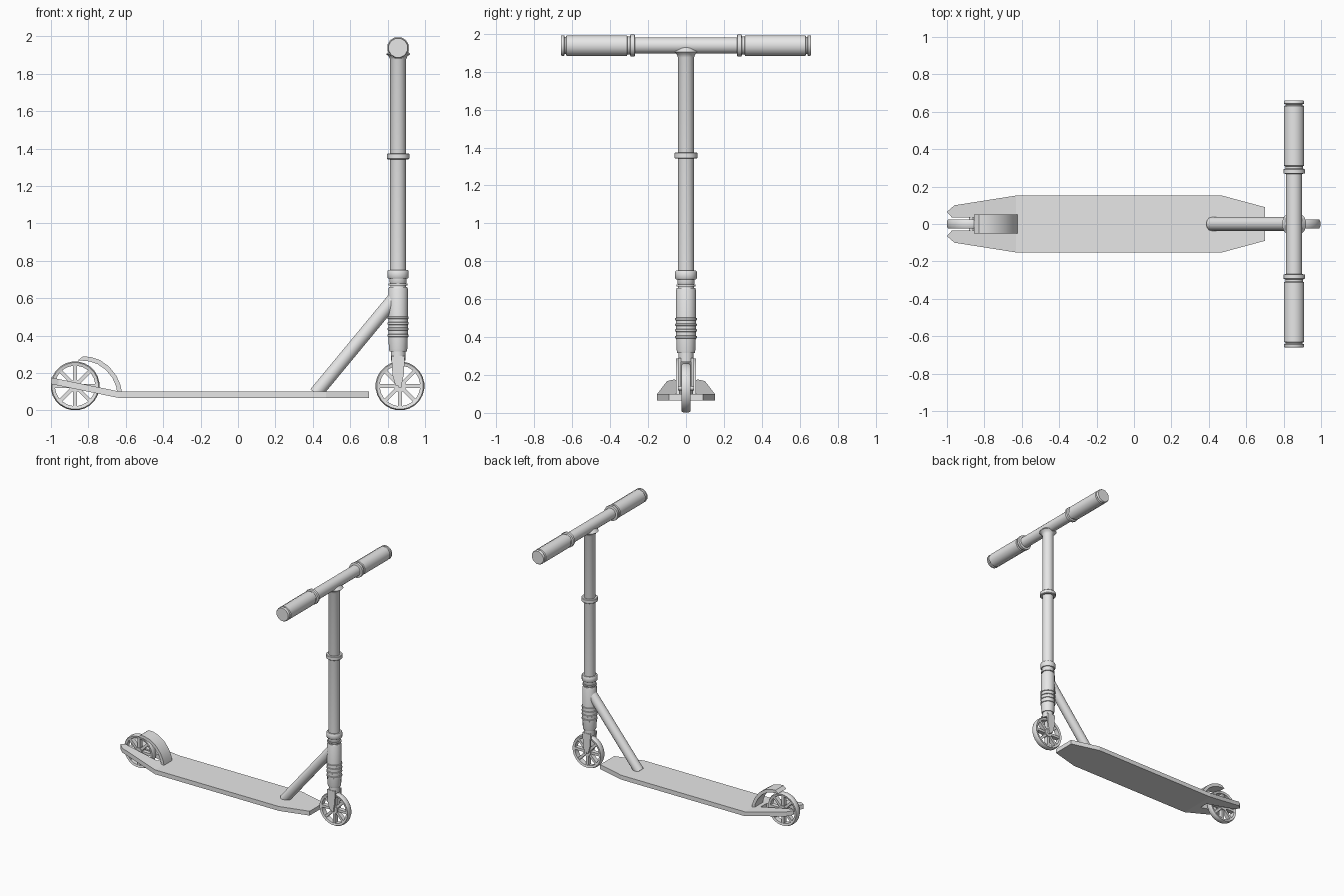
import bpy, bmesh, math
from mathutils import Vector

if "Cube" in bpy.data.objects:
    bpy.data.objects.remove(bpy.data.objects["Cube"])

grey = bpy.data.materials.new("plain grey")
grey.use_nodes = True
grey.diffuse_color = (0.8, 0.8, 0.8, 1)
grey.node_tree.nodes["Principled BSDF"].inputs["Base Color"].default_value = (0.8, 0.8, 0.8, 1)


def finish(name, bm, smooth=True):
    bmesh.ops.recalc_face_normals(bm, faces=bm.faces)
    mesh = bpy.data.meshes.new(name)
    bm.to_mesh(mesh)
    bm.free()
    mesh.materials.append(grey)
    obj = bpy.data.objects.new(name, mesh)
    bpy.context.collection.objects.link(obj)
    if smooth:
        bpy.ops.object.select_all(action='DESELECT')
        obj.select_set(True)
        bpy.context.view_layer.objects.active = obj
        bpy.ops.object.shade_smooth_by_angle(angle=math.radians(40))
    return obj


def lathe(name, profile, origin, axis, segs=16, closed=False):
    """Spin (radius, distance) points about an axis; closed makes a hollow ring."""
    bm = bmesh.new()
    turn = Vector(axis).to_track_quat('Z', 'Y')
    rings = []
    for r, t in profile:
        angles = [math.tau * (i + 0.5) / segs for i in range(segs)]
        rings.append([bm.verts.new(Vector(origin) + turn @ Vector((r * math.cos(a), r * math.sin(a), t)))
                      for a in angles])
    pairs = list(zip(rings, rings[1:]))
    if closed:
        pairs.append((rings[-1], rings[0]))
    else:
        bm.faces.new(rings[0])
        bm.faces.new(rings[-1])
    for a, b in pairs:
        for i in range(segs):
            j = (i + 1) % segs
            bm.faces.new((a[i], a[j], b[j], b[i]))
    return finish(name, bm)


def tube(name, start, end, radius, segs=16):
    axis = Vector(end) - Vector(start)
    return lathe(name, [(radius, 0), (radius, axis.length)], start, axis, segs)


def plate(name, outline, y, thickness):
    """Extrude an (x, z) outline along y, centred on y."""
    bm = bmesh.new()
    face = bm.faces.new([bm.verts.new((x, y - thickness / 2, z)) for x, z in outline])
    new = bmesh.ops.extrude_face_region(bm, geom=[face])["geom"]
    bmesh.ops.translate(bm, vec=(0, thickness, 0), verts=[v for v in new if isinstance(v, bmesh.types.BMVert)])
    return finish(name, bm)


# Deck with a rear wheel slot and an upswept tail
BEND = -0.63
half = [(0.70, 0.09), (0.47, 0.152), (BEND, 0.152), (-0.96, 0.1), (-1.0, 0.065), (-0.975, 0.036), (-0.69, 0.036)]
outline = half + [(x, -y) for x, y in reversed(half)]
bm = bmesh.new()
face = bm.faces.new([bm.verts.new((x, y, 0.065)) for x, y in outline])
bmesh.ops.bisect_plane(bm, geom=bm.verts[:] + bm.edges[:] + bm.faces[:], plane_co=(BEND, 0, 0), plane_no=(1, 0, 0))
new = bmesh.ops.extrude_face_region(bm, geom=bm.faces[:])["geom"]
bmesh.ops.translate(bm, vec=(0, 0, 0.035), verts=[v for v in new if isinstance(v, bmesh.types.BMVert)])
for v in bm.verts:
    v.co.z += max(0, BEND - v.co.x) * 0.205
finish("deck", bm, smooth=False)

# Rear fender brake
outer = [(-0.855, 0.268), (-0.83, 0.288), (-0.79, 0.286), (-0.74, 0.27), (-0.69, 0.235),
         (-0.65, 0.185), (-0.628, 0.135), (-0.62, 0.09)]
inner = [(-0.645, 0.09), (-0.652, 0.13), (-0.672, 0.175), (-0.707, 0.217), (-0.75, 0.247), (-0.795, 0.262)]
plate("rear_fender", outer + inner, 0, 0.104)

# Wheels: rim, hub, spokes and axle
for label, x, axle in (("front", 0.866, 0.042), ("rear", -0.871, 0.06)):
    centre = Vector((x, 0, 0.131))
    rim = [(0.108, -0.02), (0.125, -0.024), (0.131, -0.012), (0.131, 0.012), (0.125, 0.024), (0.108, 0.02)]
    lathe(label + "_wheel_rim", rim, centre, (0, 1, 0), 24, closed=True)
    hub = [(0.033, -0.024), (0.033, 0.024)]
    lathe(label + "_wheel_hub", hub, centre, (0, 1, 0))
    tube(label + "_axle", centre - Vector((0, axle, 0)), centre + Vector((0, axle, 0)), 0.012, 12)
    bm = bmesh.new()
    for i in range(8):
        a = math.tau * i / 8
        out, side = Vector((math.cos(a), 0, math.sin(a))), Vector((-math.sin(a), 0, math.cos(a)))
        box = bmesh.ops.create_cube(bm, size=1)["verts"]
        for v in box:
            c = v.co.copy()
            v.co = centre + out * (0.07 + c.x * 0.085) + side * c.y * 0.02 + Vector((0, c.z * 0.034, 0))
    finish(label + "_wheel_spokes", bm, smooth=False)

# Fork: crown and two tapered blades
X = 0.856
lathe("fork_crown", [(0.04, 0.268), (0.04, 0.33)], (X, 0, 0), (0, 0, 1))
blade = [(X - 0.036, 0.29), (X + 0.036, 0.29), (X + 0.03, 0.19), (X + 0.018, 0.132),
         (X - 0.014, 0.132), (X - 0.03, 0.19)]
for side, y in (("left", 0.034), ("right", -0.034)):
    plate("fork_blade_" + side, blade, y, 0.014)

# Head tube with ridges
lathe("head_tube", [(0.047, 0.315), (0.05, 0.33), (0.053, 0.40), (0.053, 0.65), (0.049, 0.66)], (X, 0, 0), (0, 0, 1))
for i, z in enumerate((0.40, 0.435, 0.465, 0.495)):
    lathe(f"head_tube_ridge_{i + 1}", [(0.052, z - 0.008), (0.058, z - 0.005), (0.058, z + 0.005), (0.052, z + 0.008)],
          (X, 0, 0), (0, 0, 1))

# Headset, clamps and steering post
lathe("headset", [(0.042, 0.65), (0.042, 0.668), (0.052, 0.668), (0.052, 0.678), (0.043, 0.678),
                  (0.046, 0.684), (0.046, 0.705)], (X, 0, 0), (0, 0, 1))
lathe("lower_clamp", [(0.054, 0.705), (0.058, 0.71), (0.058, 0.745), (0.054, 0.75)], (X, 0, 0), (0, 0, 1))
lathe("upper_clamp", [(0.057, 1.342), (0.061, 1.346), (0.061, 1.37), (0.057, 1.374)], (X, 0, 0), (0, 0, 1))
lathe("steering_post", [(0.043, 0.7), (0.043, 1.875), (0.05, 1.892), (0.066, 1.905), (0.03, 1.94)],
      (X, 0, 0), (0, 0, 1))

# Down tube from the deck to the head tube
tube("down_tube", (0.415, 0, 0.09), (X, 0, 0.623), 0.037)

# Handlebar and grips
BAR = 1.938
tube("handlebar", (X, -0.63, BAR), (X, 0.63, BAR), 0.043)
grip = [(0.046, 0.268), (0.06, 0.271), (0.06, 0.292), (0.049, 0.296), (0.049, 0.308), (0.056, 0.312),
        (0.056, 0.63), (0.047, 0.634), (0.047, 0.64), (0.056, 0.643), (0.056, 0.655), (0.052, 0.66)]
for side, d in (("left", 1), ("right", -1)):
    lathe("grip_" + side, grip, (X, 0, BAR), (0, d, 0), 12)
